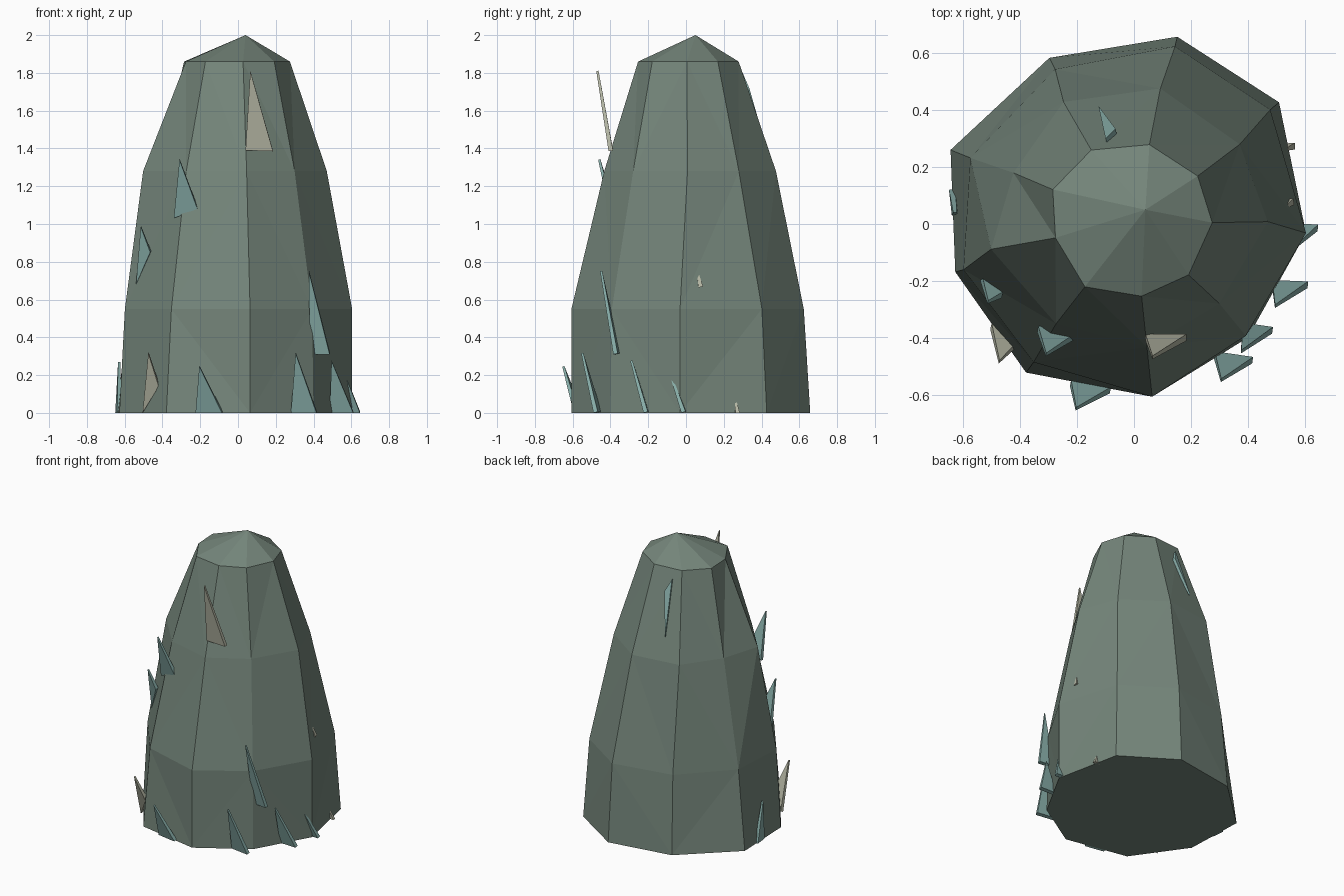
import bpy
import bmesh
from math import cos, sin, radians
from mathutils import Vector

default_cube = bpy.data.objects.get("Cube")
if default_cube:
    bpy.data.objects.remove(default_cube, do_unlink=True)


def make_material(name, red, green, blue):
    material = bpy.data.materials.new(name)
    material.use_nodes = True
    colour = (red, green, blue, 1)
    material.diffuse_color = colour
    shader = material.node_tree.nodes["Principled BSDF"]
    shader.inputs["Base Color"].default_value = colour
    shader.inputs["Roughness"].default_value = 0.9
    return material


rock_green = make_material("rock_green", .175, .235, .195)
shard_teal = make_material("shard_teal", .24, .41, .385)
shard_beige = make_material("shard_beige", .46, .47, .37)


def finish_mesh(name, bm, material):
    """Turn a bmesh into a flat-shaded object with one material."""
    bmesh.ops.recalc_face_normals(bm, faces=bm.faces)
    mesh = bpy.data.meshes.new(name)
    bm.to_mesh(mesh)
    bm.free()
    mesh.materials.append(material)
    result = bpy.data.objects.new(name, mesh)
    bpy.context.collection.objects.link(result)
    return result


# Nine-sided rock: irregular rings joined by flat facets and a low peak
lower_angles = (-3, 40, 77, 117, 158, 195, 234, 276, 315)
upper_angles = (1, 37, 79, 120, 157, 190, 232, 276, 317)
ring_profiles = (
    (0, lower_angles, (.605, .665, .675, .655, .695, .65, .645, .61, .565)),
    (.55, lower_angles, (.605, .625, .64, .61, .62, .62, .6, .61, .555)),
    (1.28, upper_angles, (.47, .465, .485, .495, .46, .51, .445, .435, .41)),
    (1.86, upper_angles, (.275, .28, .284, .3, .31, .28, .28, .255, .262)),
)


def build_rock():
    bm = bmesh.new()
    rings = []
    for height, angles, radii in ring_profiles:
        ring = []
        for angle, radius in zip(angles, radii):
            turn = radians(angle)
            ring.append(bm.verts.new((radius * cos(turn), radius * sin(turn), height)))
        rings.append(ring)
    peak = bm.verts.new((.04, .05, 2))
    count = len(lower_angles)
    for side in range(count):
        following = (side + 1) % count
        for lower, upper in zip(rings, rings[1:]):
            bm.faces.new((lower[side], lower[following], upper[following], upper[side]))
        bm.faces.new((rings[-1][side], rings[-1][following], peak))
    bm.faces.new(rings[0])
    sides = [face for face in bm.faces if len(face.verts) == 4]
    bmesh.ops.triangulate(bm, faces=sides)
    finish_mesh("rock_body", bm, rock_green)


def build_shard(name, material, tip, left, right, thickness=.024):
    """Thin triangular splinter, thinner at its tip, thickened toward the rock."""
    outer = [Vector(tip), Vector(left), Vector(right)]
    normal = (outer[1] - outer[0]).cross(outer[2] - outer[0]).normalized()
    outward = Vector((outer[0].x, outer[0].y, 0))
    if normal.dot(outward) > 0:
        normal.negate()
    depths = (thickness / 2, thickness, thickness)
    bm = bmesh.new()
    front = [bm.verts.new(point) for point in outer]
    back = [bm.verts.new(point + normal * depth) for point, depth in zip(outer, depths)]
    # Keep the lowest edge resting on the ground
    for vertex in front + back:
        vertex.co.z = max(vertex.co.z, 0)
    bm.faces.new(front)
    bm.faces.new(back[::-1])
    for corner in range(len(front)):
        following = (corner + 1) % len(front)
        bm.faces.new((front[corner], front[following], back[following], back[corner]))
    finish_mesh(name, bm, material)


build_rock()

# Teal splinters: tip, left and right corners
teal_shards = {
    "upper_front": ((-.31, -.465, 1.34), (-.34, -.38, 1.03), (-.215, -.41, 1.08)),
    "side_front": ((-.515, -.28, .985), (-.54, -.2, .68), (-.465, -.26, .85)),
    "base_front": ((-.205, -.655, .245), (-.225, -.57, 0), (-.085, -.595, 0)),
    "base_corner": ((.305, -.555, .315), (.28, -.47, 0), (.415, -.49, 0)),
    "tall_corner": ((.375, -.455, .75), (.38, -.37, .31), (.485, -.385, .31)),
    "base_left": ((.495, -.295, .275), (.485, -.22, 0), (.61, -.225, 0)),
    "small_left": ((.575, -.08, .18), (.56, -.02, 0), (.645, -.025, 0)),
    "upper_back": ((-.125, .415, 1.44), (-.1, .3, 1.8), (-.065, .335, 1.72)),
    "base_right": ((-.635, .04, .27), (-.65, .12, 0), (-.64, .03, 0)),
}

# Beige splinters: tip, left and right corners
beige_shards = {
    "top_front": ((.065, -.475, 1.81), (.04, -.41, 1.39), (.185, -.41, 1.385)),
    "base_front": ((-.475, -.49, .315), (-.505, -.37, 0), (-.42, -.44, .14)),
    "buried_left": ((.54, .07, .73), (.47, .08, .67), (.56, .09, .67)),
    "buried_back": ((.54, .27, .055), (.48, .28, 0), (.565, .285, 0)),
}

for place, corners in teal_shards.items():
    build_shard("teal_shard_" + place, shard_teal, *corners)
for place, corners in beige_shards.items():
    build_shard("beige_shard_" + place, shard_beige, *corners)
